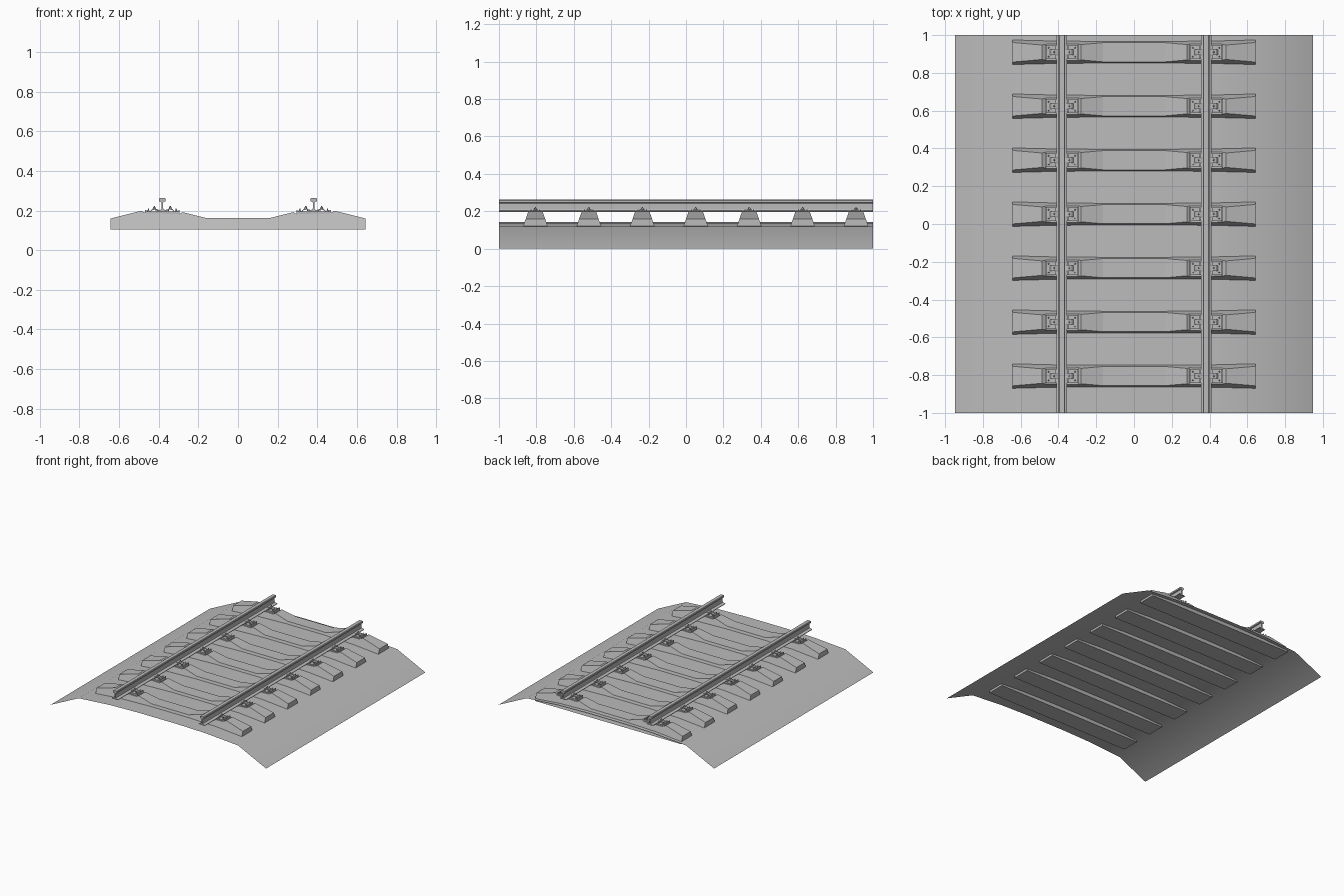
import bpy, bmesh
from mathutils import Matrix, Vector

cube = bpy.data.objects.get("Cube")
if cube:
    bpy.data.objects.remove(cube, do_unlink=True)

grey = bpy.data.materials.new("track grey")
grey.use_nodes = True
colour = (0.5, 0.5, 0.5, 1)
grey.diffuse_color = colour
grey.node_tree.nodes["Principled BSDF"].inputs["Base Color"].default_value = colour

RAIL_X = 0.382
SLEEPER_YS = [-0.805 + 0.2857 * i for i in range(7)]


def finish(bm, name, recalc=True):
    """Turn a bmesh into a mesh with the shared material."""
    if recalc:
        bmesh.ops.recalc_face_normals(bm, faces=bm.faces)
    mesh = bpy.data.meshes.new(name)
    bm.to_mesh(mesh)
    bm.free()
    mesh.materials.append(grey)
    return mesh


def place(mesh, name, location=(0, 0, 0), flip=False):
    ob = bpy.data.objects.new(name, mesh)
    ob.location = location
    if flip:
        ob.rotation_euler.z = 3.14159265
    bpy.context.collection.objects.link(ob)
    return ob


def prism(bm, profile, half_length):
    """Solid made by extruding an (x, z) outline along y."""
    ends = [[bm.verts.new((x, y, z)) for x, z in profile]
            for y in (-half_length, half_length)]
    n = len(profile)
    for i in range(n):
        j = (i + 1) % n
        bm.faces.new((ends[0][i], ends[0][j], ends[1][j], ends[1][i]))
    bm.faces.new(ends[0])
    bm.faces.new(ends[1])


def box(bm, x0, x1, half_y, z0, z1):
    prism(bm, [(x0, z0), (x1, z0), (x1, z1), (x0, z1)], half_y)


def cylinder(bm, x, y, z0, z1, radius, sides, top=None):
    bmesh.ops.create_cone(
        bm, cap_ends=True, segments=sides, radius1=radius,
        radius2=radius if top is None else top, depth=z1 - z0,
        matrix=Matrix.Translation((x, y, (z0 + z1) / 2)))


def mirrored(half):
    return [(-x, z) for x, z in reversed(half)] + half


# Ballast bed: an open, softly shaded sheet
bm = bmesh.new()
bed = mirrored([(0.17, 0.144), (0.42, 0.138), (0.7, 0.118), (0.947, 0.0)])
rows = [[bm.verts.new((x, y, z)) for x, z in bed] for y in (-1, 1)]
for i in range(len(bed) - 1):
    bm.faces.new((rows[0][i], rows[0][i + 1], rows[1][i + 1], rows[1][i]))
for f in bm.faces:
    f.smooth = True
place(finish(bm, "ballast_bed", recalc=False), "ballast_bed")

# Sleeper: tapered sides, raised shoulders and a recessed rail seat
BOTTOM = 0.105


def half_width(z):
    return 0.071 - 0.35 * (z - BOTTOM)


bm = bmesh.new()
top_line = mirrored([(0.165, 0.163), (0.28, 0.192), (0.295, 0.182),
                     (0.465, 0.186), (0.487, 0.199), (0.643, 0.16)])
rings = []
for x, z in top_line:
    b, t = half_width(BOTTOM), half_width(z)
    rings.append([bm.verts.new(p) for p in
                  ((x, -b, BOTTOM), (x, b, BOTTOM), (x, t, z), (x, -t, z))])
for a, b in zip(rings, rings[1:]):
    for i in range(4):
        j = (i + 1) % 4
        bm.faces.new((a[i], a[j], b[j], b[i]))
bm.faces.new(rings[0])
bm.faces.new(rings[-1])
sleeper = finish(bm, "sleeper")
for n, y in enumerate(SLEEPER_YS, 1):
    place(sleeper, f"sleeper_{n}", (0, y, 0))

# Rails: foot, web and head in one section
bm = bmesh.new()
half = [(0.027, 0.195), (0.027, 0.199), (0.006, 0.205), (0.0045, 0.212),
        (0.0045, 0.24), (0.007, 0.244), (0.017, 0.247), (0.0175, 0.258),
        (0.013, 0.262)]
prism(bm, mirrored(half), 1.0)
rail = finish(bm, "rail")
place(rail, "left_rail", (RAIL_X, 0, 0))
place(rail, "right_rail", (-RAIL_X, 0, 0))

# Fastening: base plate, ribs, clips and bolts on both sides of the rail
bm = bmesh.new()
box(bm, -0.086, 0.086, 0.036, 0.182, 0.194)
for s in (-1, 1):
    # outer rib and inner shoulder
    box(bm, s * 0.081, s * 0.088, 0.038, 0.18, 0.203)
    box(bm, s * 0.029, s * 0.034, 0.036, 0.19, 0.203)
    # arched clip pressing on the rail foot
    arch = [(0.014, 0.203), (0.024, 0.205), (0.038, 0.21), (0.052, 0.206),
            (0.062, 0.195)]
    under = [(x, z - 0.005) for x, z in reversed(arch)]
    prism(bm, [(s * x, z) for x, z in arch + under], 0.014)
    # clip bolt with washer, hexagonal nut and domed end
    cylinder(bm, s * 0.04, 0, 0.207, 0.211, 0.009, 10)
    cylinder(bm, s * 0.04, 0, 0.211, 0.217, 0.007, 6)
    cylinder(bm, s * 0.04, 0, 0.217, 0.224, 0.004, 8, 0.002)
    # pair of plate screws
    for y in (-0.023, 0.023):
        cylinder(bm, s * 0.07, y, 0.192, 0.2, 0.007, 6)
        cylinder(bm, s * 0.07, y, 0.2, 0.21, 0.004, 8, 0.002)
fastening = finish(bm, "rail_fastening")
for n, y in enumerate(SLEEPER_YS, 1):
    place(fastening, f"left_fastening_{n}", (RAIL_X, y, 0))
    place(fastening, f"right_fastening_{n}", (-RAIL_X, y, 0), flip=True)
